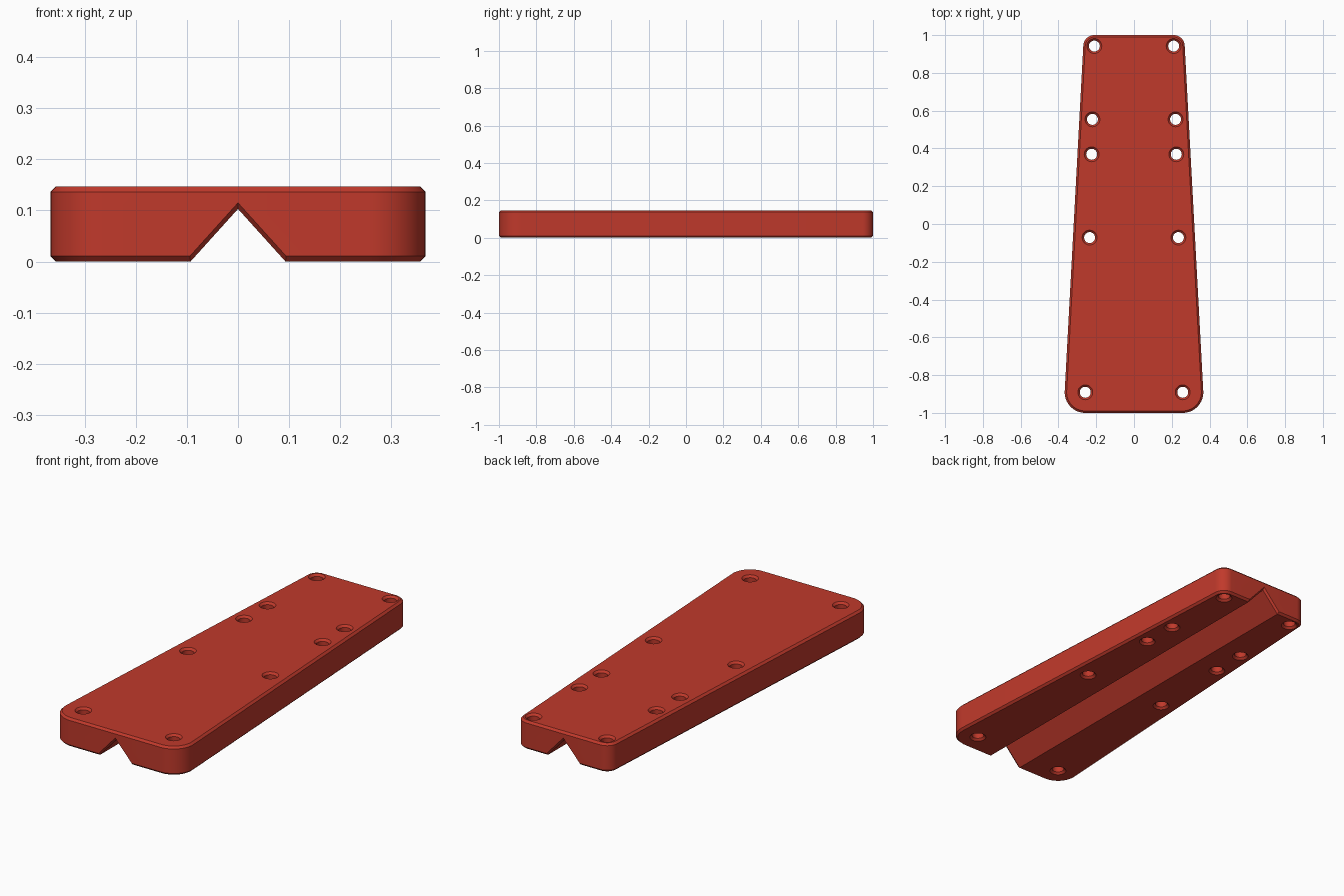
import bpy, bmesh, math

if "Cube" in bpy.data.objects:
    bpy.data.objects.remove(bpy.data.objects["Cube"])

H = 0.147      # plate thickness
C = 0.0105     # chamfer size

red = bpy.data.materials.new("brick_red")
red.diffuse_color = (0.527, 0.041, 0.024, 1)
red.use_nodes = True
red.node_tree.nodes["Principled BSDF"].inputs["Base Color"].default_value = red.diffuse_color


def loft(name, rings):
    """Closed solid through rings of equal point count."""
    bm = bmesh.new()
    vs = [[bm.verts.new(p) for p in ring] for ring in rings]
    n = len(vs[0])
    for a, b in zip(vs, vs[1:]):
        for i in range(n):
            j = (i + 1) % n
            bm.faces.new((a[i], a[j], b[j], b[i]))
    bm.faces.new(vs[0][::-1])
    bm.faces.new(vs[-1])
    bmesh.ops.recalc_face_normals(bm, faces=bm.faces)
    me = bpy.data.meshes.new(name)
    bm.to_mesh(me)
    bm.free()
    me.materials.append(red)
    ob = bpy.data.objects.new(name, me)
    bpy.context.collection.objects.link(ob)
    return ob


def arc(cx, cy, r, a0, a1, n):
    return [(cx + r * math.cos(a0 + (a1 - a0) * i / n),
             cy + r * math.sin(a0 + (a1 - a0) * i / n)) for i in range(n + 1)]


# Tapered outline: hull of wide front corners and narrow rear corners
FRONT, REAR = (0.258, -0.891, 0.109), (0.21, 0.9415, 0.0585)
tilt = math.asin((FRONT[2] - REAR[2] + FRONT[0] - REAR[0]) / (REAR[1] - FRONT[1]))


def outline(inset, z):
    right = arc(*FRONT[:2], FRONT[2] - inset, -math.pi / 2, tilt, 16)
    right += arc(*REAR[:2], REAR[2] - inset, tilt, math.pi / 2, 16)
    left = [(-x, y) for x, y in reversed(right)]
    return [(x, y, z) for x, y in right + left]


plate = loft("tapered_plate", [outline(C, 0), outline(0, C),
                               outline(0, H - C), outline(C, H)])

# V groove along the underside, flared at both ends
SLOPE = 1.108


def vee(y, apex):
    w = (apex + 0.05) / SLOPE
    return [(-w, y, -0.05), (w, y, -0.05), (0, y, apex)]


cutters = [loft("groove_cutter", [vee(-1 - C, 0.127), vee(-1 + C, 0.103),
                                  vee(1 - C, 0.103), vee(1 + C, 0.127)])]

# Screw holes, chamfered at both ends
R = 0.029
for x, y in [(0.21, 0.942), (0.22, 0.554), (0.224, 0.369),
             (0.235, -0.072), (0.258, -0.891)]:
    for s in (-1, 1):
        rings = []
        for r, z in [(R + 2 * C, -C), (R, C), (R, H - C), (R + 2 * C, H + C)]:
            rings.append([(px, py, z) for px, py in
                          arc(s * x, y, r, 0, 2 * math.pi, 32)[:-1]])
        cutters.append(loft("hole_cutter", rings))

for c in cutters:
    c.hide_render = True
    m = plate.modifiers.new("cut", 'BOOLEAN')
    m.operation, m.solver, m.object = 'DIFFERENCE', 'EXACT', c

# Bake the cuts and remove the cutters
dg = bpy.context.evaluated_depsgraph_get()
baked = bpy.data.meshes.new_from_object(plate.evaluated_get(dg))
plate.modifiers.clear()
plate.data = baked
for c in cutters:
    bpy.data.objects.remove(c)

bpy.context.view_layer.objects.active = plate
plate.select_set(True)
bpy.ops.object.shade_smooth_by_angle(angle=math.radians(30))
